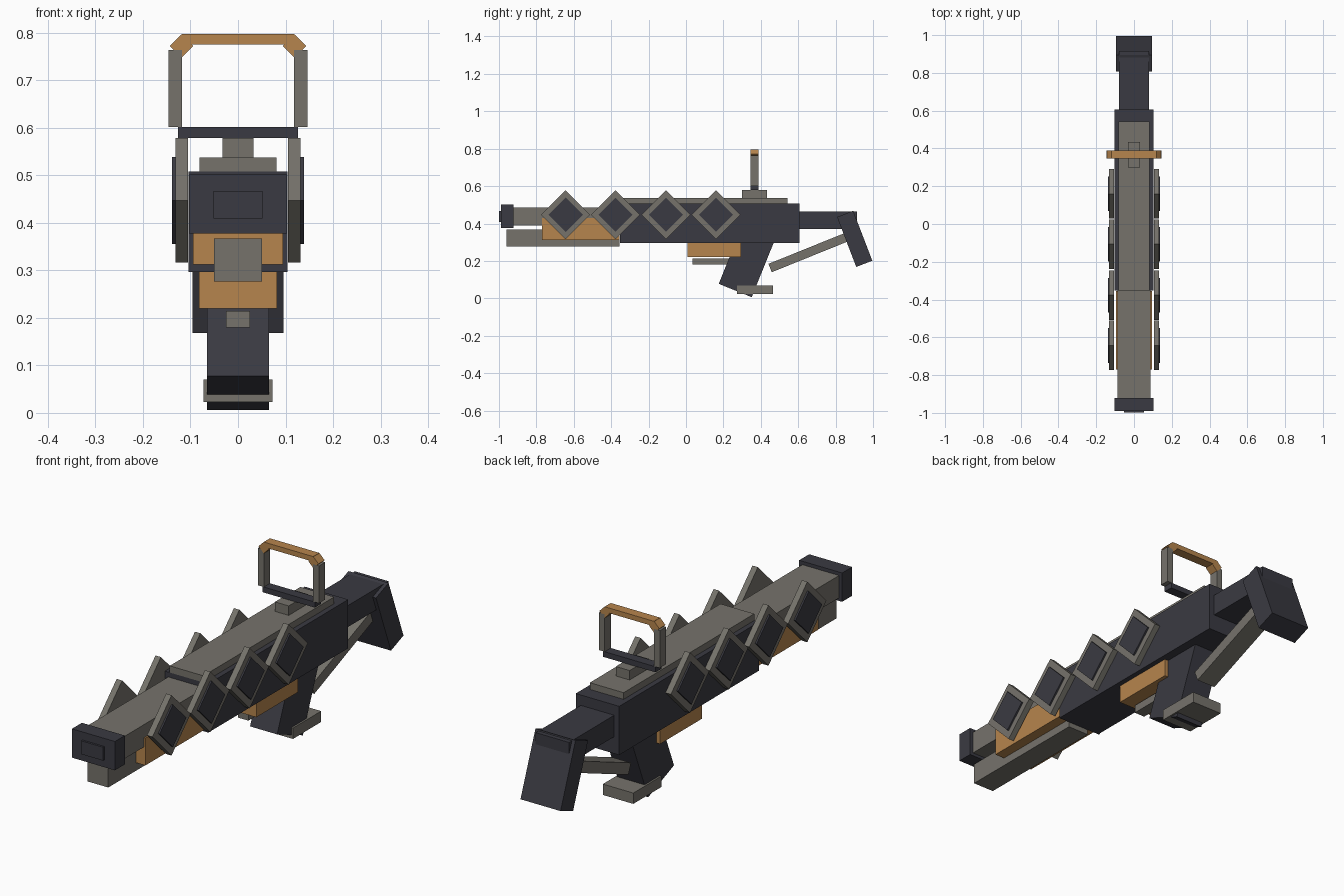
import bpy
import bmesh
from math import radians, sqrt
from mathutils import Matrix, Vector

cube = bpy.data.objects.get("Cube")
if cube:
    bpy.data.objects.remove(cube, do_unlink=True)


def material(name, rgb):
    m = bpy.data.materials.new(name)
    m.use_nodes = True
    m.diffuse_color = (*rgb, 1)
    m.node_tree.nodes["Principled BSDF"].inputs["Base Color"].default_value = (*rgb, 1)
    return m


dark = material("dark_metal", (0.042, 0.042, 0.054))
grey = material("warm_grey", (0.18, 0.17, 0.148))
copper = material("copper", (0.47, 0.235, 0.075))


def block(name, mat, center, size, axis="X", angle=0):
    """Box of a given size, turned about one axis through its centre."""
    bm = bmesh.new()
    bmesh.ops.create_cube(bm, size=1)
    turn = Matrix.Rotation(radians(angle), 4, axis)
    bm.transform(Matrix.Translation(Vector(center)) @ turn @ Matrix.Diagonal((*size, 1)))
    mesh = bpy.data.meshes.new(name)
    bm.to_mesh(mesh)
    bm.free()
    mesh.materials.append(mat)
    obj = bpy.data.objects.new(name, mesh)
    bpy.context.collection.objects.link(obj)
    return obj


def span(name, mat, half_x, y, z):
    """Upright box centred on x, given its y and z ranges."""
    return block(name, mat, (0, sum(y) / 2, sum(z) / 2), (2 * half_x, y[1] - y[0], z[1] - z[0]))


# Muzzle and barrel
span("muzzle", dark, 0.103, (-0.99, -0.922), (0.377, 0.502))
span("muzzle_plate", dark, 0.052, (-0.999, -0.99), (0.409, 0.467))
span("barrel", grey, 0.088, (-0.922, -0.35), (0.39, 0.487))
span("lower_tube", grey, 0.05, (-0.96, -0.355), (0.277, 0.367))
span("handguard", copper, 0.095, (-0.77, -0.355), (0.312, 0.43))

# Receiver
span("receiver", dark, 0.104, (-0.352, 0.606), (0.297, 0.508))
span("top_rail", grey, 0.081, (-0.352, 0.543), (0.508, 0.537))
span("magazine", copper, 0.082, (0.008, 0.295), (0.22, 0.297))
span("trigger", grey, 0.025, (0.035, 0.26), (0.18, 0.214))

# Grip, foot and stock
block("grip", dark, (0, 0.325, 0.195), (0.13, 0.19, 0.33), angle=-22)
span("grip_foot", grey, 0.073, (0.272, 0.465), (0.023, 0.07))
block("stock_strut", grey, (0, 0.655, 0.245), (0.09, 0.443, 0.048), angle=22)
span("stock_tube", dark, 0.08, (0.606, 0.915), (0.37, 0.463))
block("stock_butt", dark, (0, 0.902, 0.318), (0.192, 0.092, 0.286), angle=21)

# Sight frame
span("sight_base", grey, 0.033, (0.3, 0.433), (0.537, 0.578))
span("sight_bar", dark, 0.126, (0.346, 0.388), (0.578, 0.602))
span("sight_top", copper, 0.118, (0.346, 0.388), (0.775, 0.797))

for side, s in (("left", 1), ("right", -1)):
    block(f"sight_post_{side}", grey, (s * 0.132, 0.367, 0.683), (0.028, 0.042, 0.162))
    block(f"sight_corner_{side}", copper, (s * 0.119, 0.367, 0.772),
          (0.035, 0.042, 0.035), axis="Y", angle=45)
    # Diamond side plates with raised dark panels
    for i, y in enumerate((-0.643, -0.377, -0.107, 0.16)):
        edge = 0.131 * sqrt(2)
        block(f"diamond_frame_{side}_{i + 1}", grey, (s * 0.1185, y, 0.447),
              (0.026, edge, edge), angle=45)
        block(f"diamond_panel_{side}_{i + 1}", dark, (s * 0.134, y, 0.447),
              (0.009, edge * 0.7, edge * 0.7), angle=45)
